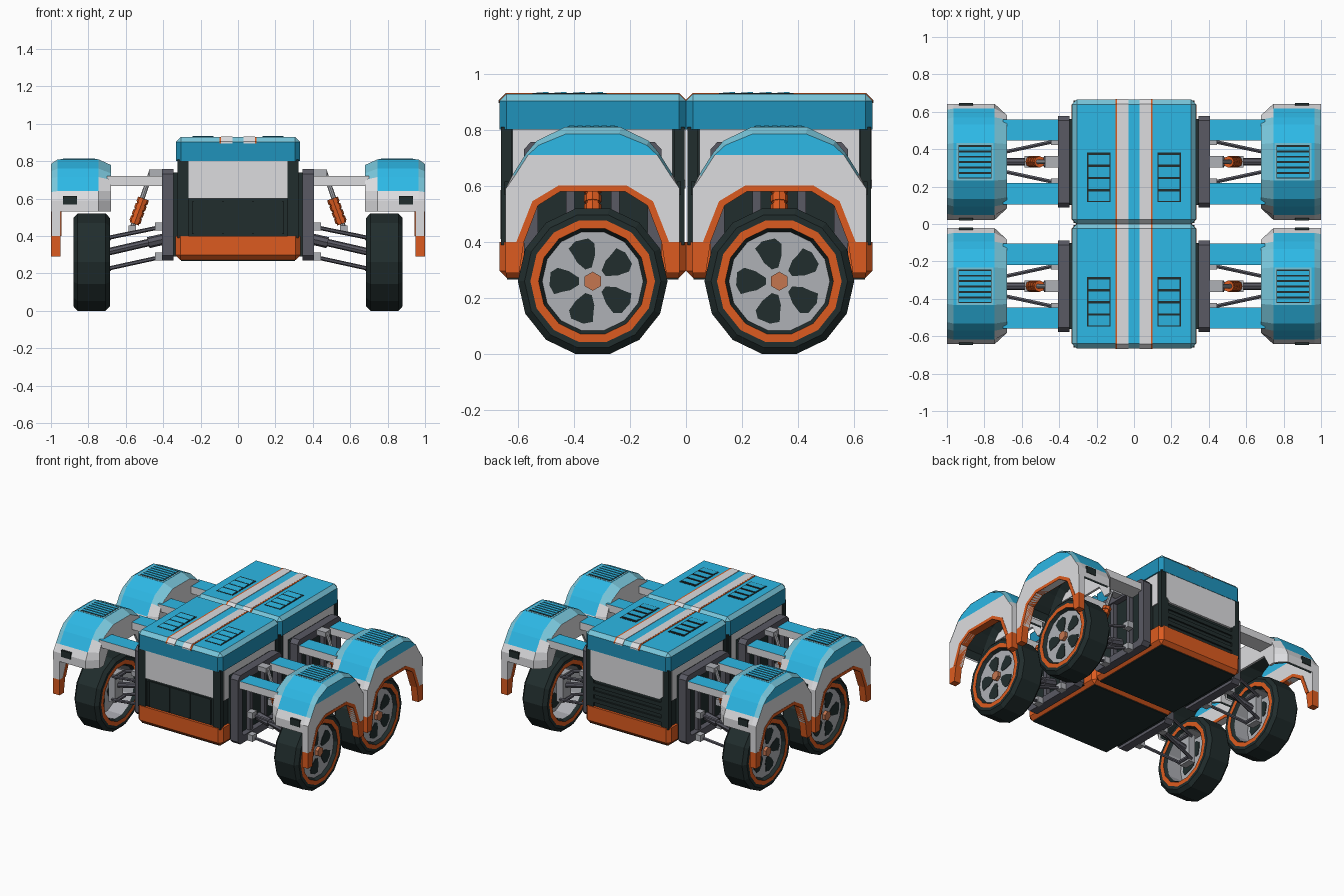
import bpy, bmesh, math
from mathutils import Vector, Matrix

if "Cube" in bpy.data.objects:
    bpy.data.objects.remove(bpy.data.objects["Cube"])

COL = {"blue": (0.026, 0.48, 0.79), "deep_blue": (0.014, 0.29, 0.50), "pale_blue": (0.19, 0.56, 0.70),
       "light_grey": (0.72, 0.72, 0.74), "rim_grey": (0.43, 0.44, 0.47), "frame_grey": (0.10, 0.10, 0.125),
       "dark": (0.015, 0.026, 0.026), "orange": (0.72, 0.105, 0.014), "copper": (0.56, 0.18, 0.08)}
MATS = {}
for k, c in COL.items():
    MATS[k] = bpy.data.materials.new(k)
    MATS[k].diffuse_color = (*c, 1)
KEYS = list(COL)
CY = 0.3325
MODULES = [(1, -CY), (1, CY)]
SIDES = [(s, y) for s in (1, -1) for y in (-CY, CY)]


def emit(name, bm, rule, places):
    """Colour the mesh, then place a (mirrored) copy at each position."""
    bmesh.ops.recalc_face_normals(bm, faces=bm.faces)
    bm.normal_update()
    for f in bm.faces:
        f.material_index = KEYS.index(rule if isinstance(rule, str) else rule(f))
    for i, (sx, dy) in enumerate(places):
        b = bm.copy()
        for v in b.verts:
            v.co = (v.co.x * sx, v.co.y + dy, v.co.z)
        if sx < 0:
            bmesh.ops.reverse_faces(b, faces=b.faces)
        me = bpy.data.meshes.new(name)
        b.to_mesh(me)
        b.free()
        for k in KEYS:
            me.materials.append(MATS[k])
        ob = bpy.data.objects.new(f"{name}_{i + 1}", me)
        bpy.context.collection.objects.link(ob)
    bm.free()


def box(bm, x0, x1, y0, y1, z0, z1):
    m = Matrix.Translation(((x0 + x1) / 2, (y0 + y1) / 2, (z0 + z1) / 2)) @ Matrix.Diagonal((x1 - x0, y1 - y0, z1 - z0, 1))
    return bmesh.ops.create_cube(bm, size=1, matrix=m)["verts"]


def prism(bm, pts, x0, x1):
    """Extrude a (y, z) outline along x."""
    a = [bm.verts.new((x0, y, z)) for y, z in pts]
    b = [bm.verts.new((x1, y, z)) for y, z in pts]
    bm.faces.new(a)
    bm.faces.new(b[::-1])
    for i in range(len(pts)):
        j = (i + 1) % len(pts)
        bm.faces.new((a[i], b[i], b[j], a[j]))


def rod(bm, p, q, r, n=6):
    p, q = Vector(p), Vector(q)
    m = Matrix.Translation((p + q) / 2) @ (q - p).to_track_quat('Z', 'Y').to_matrix().to_4x4()
    bmesh.ops.create_cone(bm, cap_ends=True, segments=n, radius1=r, radius2=r, depth=(q - p).length, matrix=m)


def mirrored(half):
    return [(-y, z) for y, z in half] + [(y, z) for y, z in reversed(half)]


def shell(z0, z1, w, d, skip_z, bev):
    """Box with every edge chamfered except those lying at skip_z."""
    bm = bmesh.new()
    box(bm, -w, w, -d, d, z0, z1)
    es = [e for e in bm.edges if not all(abs(v.co.z - skip_z) < 1e-4 for v in e.verts)]
    bmesh.ops.bevel(bm, geom=es, offset=bev, segments=1, affect='EDGES', profile=0.5)
    return bm


# ---- body modules ----
emit("body_cap", shell(0.80, 0.928, 0.331, CY, 0.80, 0.025),
     lambda f: "blue" if f.normal.z > 0.95 else "pale_blue" if f.normal.z > 0.3 else "deep_blue", MODULES)
emit("body_skirt", shell(0.272, 0.40, 0.333, CY, 0.40, 0.025), "orange", MODULES)
bm = bmesh.new()
box(bm, -0.305, 0.305, -0.305, 0.305, 0.266, 0.274)
emit("belly_plate", bm, "dark", MODULES)
bm = bmesh.new()
box(bm, -0.315, 0.315, -0.315, 0.315, 0.38, 0.82)
for sx in (-1, 1):
    for sy in (-1, 1):
        box(bm, *sorted((sx * 0.265, sx * 0.324)), *sorted((sy * 0.29, sy * 0.327)), 0.39, 0.81)
emit("body_core", bm, "dark", MODULES)

# grey panels on front, back and sides
bm = bmesh.new()
box(bm, -0.265, 0.265, -0.327, -0.30, 0.60, 0.80)
box(bm, -0.322, 0.322, -0.285, 0.285, 0.58, 0.80)
v = box(bm, -0.285, 0.285, 0.30, 0.330, 0.59, 0.80)
es = {e for w in v for e in w.link_edges if all(q.co.z < 0.6 and abs(q.co.x) > 0.28 for q in e.verts)
      and abs(e.verts[0].co.x - e.verts[1].co.x) < 0.01}
bmesh.ops.bevel(bm, geom=list(es), offset=0.03, segments=1, affect='EDGES', profile=0.5)
emit("body_panels", bm, "light_grey", MODULES)
bm = bmesh.new()
box(bm, -0.24, 0.24, -0.322, -0.30, 0.41, 0.585)
for x in (-0.24, -0.08, 0.08, 0.24):
    box(bm, x - 0.006, x + 0.006, -0.328, -0.31, 0.41, 0.585)
for z in (0.43, 0.485, 0.54):
    box(bm, -0.265, 0.265, 0.30, 0.326, z, z + 0.028)
emit("body_ribs", bm, "dark", MODULES)

# roof stripes wrapping over the chamfers
for name, spans, h, mat in (("orange_stripe", ((-0.10, -0.085), (0.085, 0.10)), 0.930, "orange"),
                            ("grey_stripe", ((-0.09, -0.03), (0.03, 0.09)), 0.931, "light_grey")):
    bm = bmesh.new()
    e = h - 0.928
    for a, b in spans:
        prism(bm, mirrored([(CY + e, 0.895), (CY + e, 0.903 + e / 2), (CY - 0.025 + e / 2, h)]), a, b)
    emit(name, bm, mat, MODULES)

# roof louvres, open towards the back
bm = bmesh.new()
for sx in (-1, 1):
    x0, x1 = sorted((sx * 0.125, sx * 0.25))
    box(bm, x0, x1, -0.215, 0.05, 0.92, 0.930)
emit("roof_vent_base", bm, "dark", MODULES)
bm = bmesh.new()
for sx in (-1, 1):
    x0, x1 = sorted((sx * 0.132, sx * 0.243))
    for i in range(4):
        y = -0.21 + i * 0.065
        prism(bm, [(y, 0.925), (y + 0.052, 0.925), (y + 0.052, 0.935), (y, 0.931)], x0, x1)
emit("roof_louvre", bm, lambda f: "dark" if f.normal.y > 0.7 else "blue", MODULES)

# ---- side frames ----
bm = bmesh.new()
outer = mirrored([(0.22, 0.27), (0.245, 0.295), (0.245, 0.73), (0.22, 0.757)])
inner = mirrored([(0.18, 0.32), (0.195, 0.335), (0.195, 0.69), (0.18, 0.705)])
for i in range(8):
    j = (i + 1) % 8
    prism(bm, [outer[i], outer[j], inner[j], inner[i]], 0.345, 0.405)
for y in (-0.08, 0.08):
    box(bm, 0.35, 0.395, y - 0.015, y + 0.015, 0.31, 0.72)
emit("side_frame", bm, "frame_grey", SIDES)
bm = bmesh.new()
box(bm, 0.31, 0.365, -0.23, 0.23, 0.29, 0.74)
emit("side_frame_panel", bm, "dark", SIDES)

# ---- fender arms ----
bm = bmesh.new()
for y in (-0.17, 0.17):
    box(bm, 0.39, 0.70, y - 0.057, y + 0.057, 0.668, 0.72)
emit("fender_arm", bm, lambda f: "blue" if f.normal.z > 0.5 else "light_grey", SIDES)

# ---- suspension ----
bm = bmesh.new()
for z0, z1 in ((0.45, 0.385), (0.29, 0.22)):
    for y in (-0.115, 0.115):
        rod(bm, (0.40, y, z0), (0.72, y * 0.4, z1), 0.011)
    rod(bm, (0.69, -0.05, z1), (0.69, 0.05, z1), 0.012)
rod(bm, (0.39, 0, 0.385), (0.76, 0, 0.30), 0.02, 8)
rod(bm, (0.39, 0, 0.385), (0.48, 0, 0.364), 0.03, 8)
emit("wishbones", bm, "frame_grey", SIDES)
bm = bmesh.new()
for z in (0.45, 0.29):
    for y in (-0.115, 0.115):
        box(bm, 0.40, 0.445, y - 0.025, y + 0.025, z - 0.022, z + 0.022)
box(bm, 0.40, 0.475, -0.03, 0.03, 0.72, 0.755)
box(bm, 0.545, 0.585, -0.03, 0.03, 0.42, 0.455)
box(bm, 0.70, 0.75, -0.045, 0.045, 0.20, 0.40)
rod(bm, (0.465, 0, 0.74), (0.57, 0, 0.43), 0.013, 8)
emit("suspension_mounts", bm, "rim_grey", SIDES)
bm = bmesh.new()
top, bot = Vector((0.505, 0, 0.60)), Vector((0.555, 0, 0.465))
rod(bm, top, bot, 0.026, 8)
for i in range(4):
    p = top.lerp(bot, i / 4)
    rod(bm, p, p + (bot - top) * 0.18, 0.031, 8)
emit("shock_spring", bm, "orange", SIDES)

# ---- wheels ----
WX, WZ, N = 0.7825, 0.26, 14
half = [(0.075, 0.18), (0.097, 0.193), (0.097, 0.222), (0.097, 0.243), (0.075, 0.2667)]
prof = half + [(-x, r) for x, r in reversed(half)]
bm = bmesh.new()
rings = []
for k in range(N):
    a = 2 * math.pi * (k + 0.5) / N + math.pi / 2
    rings.append([bm.verts.new((WX + x, r * math.cos(a), WZ + r * math.sin(a))) for x, r in prof])
for k in range(N):
    p, q = rings[k], rings[(k + 1) % N]
    for i in range(len(prof)):
        j = (i + 1) % len(prof)
        bm.faces.new((p[i], p[j], q[j], q[i])).material_index = 1 if i in (1, 7) else 2 if i == 9 else 0
emit("tire", bm, lambda f: ("dark", "orange", "rim_grey")[f.material_index], SIDES)
bm = bmesh.new()
rod(bm, (WX + 0.035, 0, WZ), (WX + 0.075, 0, WZ), 0.182, 28)
emit("rim", bm, "rim_grey", SIDES)
bm = bmesh.new()
hole = [(0.048, -0.012), (0.085, -0.036), (0.125, -0.048), (0.15, -0.032),
        (0.154, 0.015), (0.137, 0.046), (0.11, 0.038), (0.08, 0.032), (0.048, 0.012)]
for k in range(5):
    a = math.pi + k * 2 * math.pi / 5
    c, s = math.cos(a), math.sin(a)
    pts = [(r * c - t * s, WZ + r * s + t * c) for r, t in hole]
    prism(bm, pts, WX + 0.072, WX + 0.078)
    prism(bm, pts, WX + 0.032, WX + 0.038)
emit("rim_openings", bm, "dark", SIDES)
bm = bmesh.new()
rod(bm, (WX + 0.07, 0, WZ), (WX + 0.097, 0, WZ), 0.034, 6)
emit("wheel_nut", bm, "copper", SIDES)

# ---- fenders: lofted canopy with a dark liner just inside it ----
A = [(0.25, 0.53), (0.25, 0.59), (0.25, 0.64), (0.225, 0.70), (0.19, 0.735), (0.095, 0.78)]
B = [(0.31, 0.53), (0.31, 0.59), (0.285, 0.64), (0.238, 0.715), (0.20, 0.76), (0.10, 0.809)]
C = [(0.31, 0.53), (0.31, 0.59), (0.278, 0.635), (0.23, 0.71), (0.192, 0.745), (0.095, 0.785)]


def canopy_colour(f):
    c = f.calc_center_median()
    if c.z < 0.65 or (c.x < 0.74 and c.z < 0.70):
        return "light_grey"
    return "pale_blue" if c.x > 0.97 or (c.x < 0.74 and c.z > 0.72) else "blue"


for name, rule, k in (("fender_canopy", canopy_colour, 0), ("fender_liner", "dark", 0.016)):
    bm = bmesh.new()
    loft = [[bm.verts.new((x, y, z)) for y, z in mirrored([(y - k, z - (k if z > 0.6 else 0)) for y, z in h])]
            for x, h in ((0.68 + k, A), (0.745, B), (0.965, B), (1.0 - k, C))]
    for p, q in zip(loft, loft[1:]):
        for i in range(len(p) - 1):
            bm.faces.new((p[i], p[i + 1], q[i + 1], q[i]))
    emit(name, bm, rule, SIDES)

# fender side walls, tips and arch trim
arch = [(0.245, 0.40), (0.195, 0.53), (0.115, 0.58)]
bm = bmesh.new()
prism(bm, mirrored([(0.31, 0.40), (0.31, 0.59), (0.278, 0.635), (0.23, 0.71)]) + mirrored(arch)[::-1], 0.95, 0.998)
prism(bm, mirrored(A) + [(0.20, 0.53), (0.15, 0.62), (-0.15, 0.62), (-0.20, 0.53)], 0.679, 0.695)
emit("fender_wall", bm, "light_grey", SIDES)
bm = bmesh.new()
prism(bm, mirrored(C[3:]), 0.95, 0.998)
emit("fender_upper_side", bm, "blue", SIDES)
bm = bmesh.new()
for s in (-1, 1):
    prism(bm, [(s * y, z) for y, z in ((0.31, 0.29), (0.31, 0.40), (0.245, 0.40), (0.262, 0.29))], 0.95, 0.999)
prism(bm, mirrored([(0.272, 0.40), (0.215, 0.545), (0.12, 0.602)]) + mirrored(arch)[::-1], 0.945, 1.0)
emit("fender_trim", bm, "orange", SIDES)

# fender lamps and top grille
bm = bmesh.new()
for s in (-1, 1):
    box(bm, 0.86, 0.935, *sorted((s * 0.30, s * 0.314)), 0.568, 0.615)
emit("fender_lamp", bm, "dark", SIDES)
bm = bmesh.new()
box(bm, 0.75, 0.95, -0.10, 0.10, 0.80, 0.8105)
emit("grille_surround", bm, "pale_blue", SIDES)
bm = bmesh.new()
box(bm, 0.762, 0.938, -0.09, 0.09, 0.806, 0.812)
emit("grille_base", bm, "dark", SIDES)
bm = bmesh.new()
for i in range(6):
    y = -0.084 + i * 0.029
    box(bm, 0.764, 0.936, y, y + 0.019, 0.808, 0.8145)
emit("grille_slats", bm, "blue", SIDES)

for m in bpy.data.materials:
    if m.users and not m.is_grease_pencil:
        m.use_nodes = True
        m.node_tree.nodes["Principled BSDF"].inputs["Base Color"].default_value = m.diffuse_color
